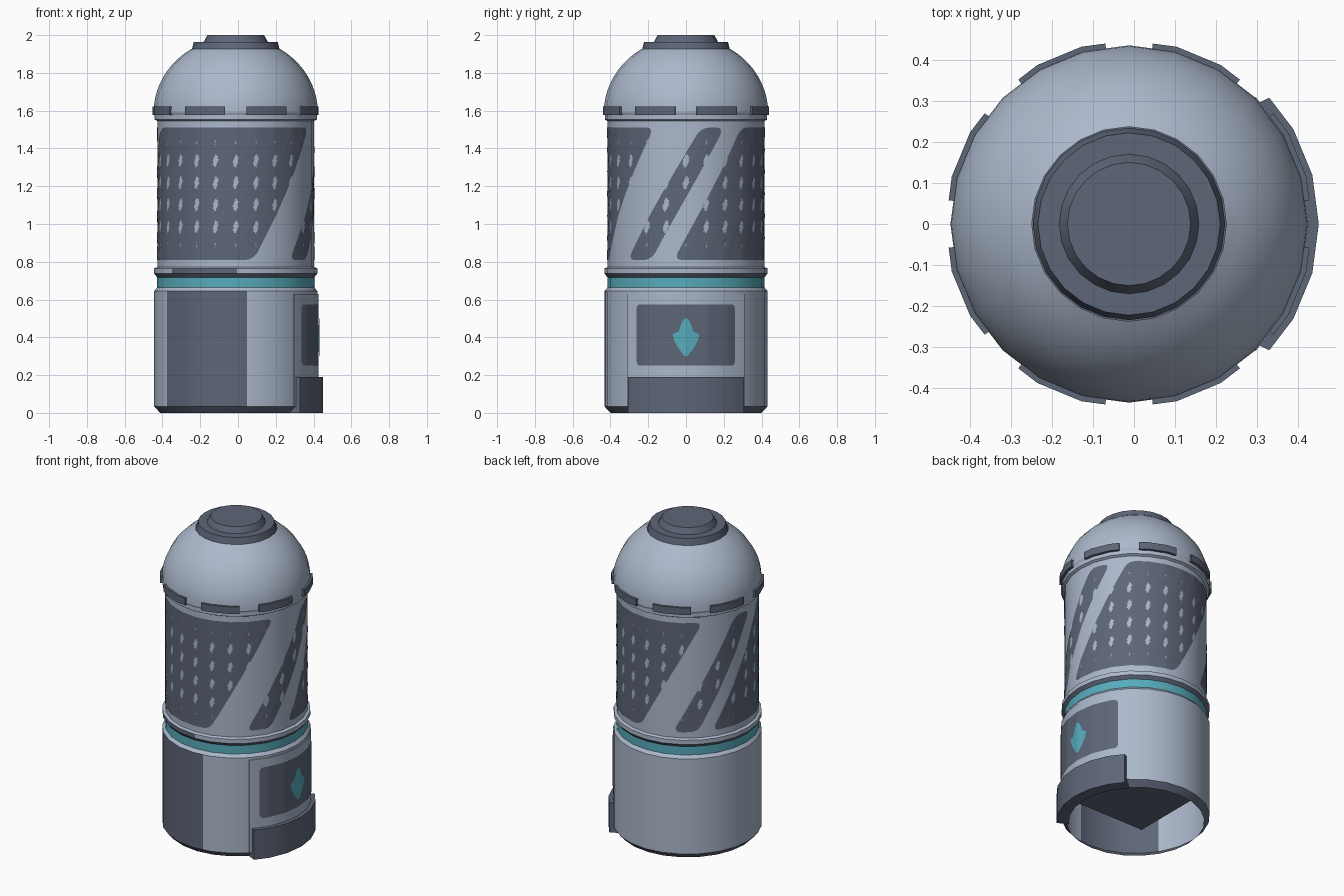
import bpy, bmesh, math

if "Cube" in bpy.data.objects:
    bpy.data.objects.remove(bpy.data.objects["Cube"])

CX = -0.012          # axis of the turned body
STEP = 15            # 24-sided body


def material(name, rgb):
    m = bpy.data.materials.new(name)
    m.diffuse_color = (*rgb, 1)
    m.use_nodes = True
    m.node_tree.nodes["Principled BSDF"].inputs["Base Color"].default_value = m.diffuse_color
    return m


LIGHT = material("light_grey", (0.41, 0.48, 0.60))
DARK = material("slate_grey", (0.11, 0.132, 0.185))
TEAL = material("teal", (0.095, 0.41, 0.50))
MATS = [LIGHT, DARK, TEAL]


def point(r, deg, z):
    """Point on a 24-sided prism of corner radius r."""
    a = math.radians(deg % STEP - STEP / 2)
    r *= math.cos(math.radians(STEP / 2)) / math.cos(a)
    t = math.radians(deg)
    return (CX + r * math.cos(t), r * math.sin(t), z)


def finish(bm, name, smooth=True):
    me = bpy.data.meshes.new(name)
    bm.to_mesh(me)
    bm.free()
    for m in MATS:
        me.materials.append(m)
    ob = bpy.data.objects.new(name, me)
    bpy.context.collection.objects.link(ob)
    if smooth:
        bpy.ops.object.select_all(action='DESELECT')
        ob.select_set(True)
        bpy.context.view_layer.objects.active = ob
        bpy.ops.object.shade_smooth_by_angle(angle=math.radians(25))
    return ob


def lathe(name, profile, rule, cuts=()):
    """Turn (r, z) points; rule(row, degrees) gives the material index."""
    angles = sorted(set(range(0, 360, STEP)) | set(cuts))
    n = len(angles)
    bm = bmesh.new()
    rows = [[bm.verts.new(point(r, a, z)) for a in angles] for r, z in profile]
    for i in range(len(rows) - 1):
        for j in range(n):
            k = (j + 1) % n
            f = bm.faces.new((rows[i][j], rows[i][k], rows[i + 1][k], rows[i + 1][j]))
            f.material_index = rule(i, angles[j] + 0.5)
    bmesh.ops.remove_doubles(bm, verts=bm.verts, dist=1e-5)
    return finish(bm, name)


def band(z0, z1, left0, left1, right0, right1, rad, r):
    """Rows of a slanted panel with rounded corners."""
    corner = [0, 0.08, 0.25, 0.5, 1]
    zs = [z0 + rad * c for c in corner]
    zs += [z0 + (z1 - z0) * k / 6 for k in range(1, 6)]
    zs += [z1 - rad * c for c in corner]
    rows = []
    for z in sorted(zs):
        d = min(z - z0, z1 - z, rad)
        inset = math.degrees((rad - math.sqrt(max(0, rad**2 - (rad - d)**2))) / r)
        t = (z - z0) / (z1 - z0)
        rows.append((z, left0 + (left1 - left0) * t + inset,
                     right0 + (right1 - right0) * t - inset))
    return rows


def plate(name, r, rows, mat):
    """Painted patch lying just above the curved wall."""
    n = max(2, math.ceil(max(b - a for _, a, b in rows) / 2))
    bm = bmesh.new()
    grid = [[bm.verts.new(point(r, a + (b - a) * k / n, z)) for k in range(n + 1)]
            for z, a, b in rows]
    for lo, hi in zip(grid, grid[1:]):
        for k in range(n):
            f = bm.faces.new((lo[k], lo[k + 1], hi[k + 1], hi[k]))
            f.material_index = mat
    return finish(bm, name)


def arc_block(name, a0, a1, r_in, r_out, z0, z1, mat, trim=0):
    """Solid curved block between two angles; trim slants its ends."""
    inner = [a0] + [a for a in range(-360, 720, STEP) if a0 < a < a1] + [a1]
    outer = [a0 + trim] + inner[1:-1] + [a1 - trim]
    bm = bmesh.new()
    sections = []
    for i, o in zip(inner, outer):
        sections.append([bm.verts.new(p) for p in (
            point(r_in, i, z0), point(r_out, o, z0),
            point(r_out, o, z1), point(r_in, i, z1))])
    for s, t in zip(sections, sections[1:]):
        for k in range(4):
            m = (k + 1) % 4
            bm.faces.new((s[k], s[m], t[m], t[k]))
    bm.faces.new(sections[0])
    bm.faces.new(sections[-1][::-1])
    bmesh.ops.recalc_face_normals(bm, faces=bm.faces)
    for f in bm.faces:
        f.material_index = mat
    return finish(bm, name)


# Open base shell with dark foot bevel and dark front patch
lathe("base", [(0.40, 0), (0.432, 0.035), (0.432, 0.645), (0.416, 0.664)],
      lambda i, a: 1 if i == 0 or (i == 1 and 212 < a < 278) else 0, (212, 278))

# Square ceiling inside the base
bm = bmesh.new()
h = 0.29
f = bm.faces.new([bm.verts.new((CX + x, y, 0.18))
                  for x, y in ((-h, -h), (-h, h), (h, h), (h, -h))])
f.material_index = 1
finish(bm, "inner_ceiling", False)

# Teal band and lower ring
lathe("teal_band", [(0.416, 0.664), (0.416, 0.72)], lambda i, a: 2)
lathe("lower_ring", [(0.416, 0.718), (0.432, 0.738), (0.432, 0.765), (0.415, 0.772)],
      lambda i, a: 1 if i == 0 or (i == 1 and 218 < a < 271) else 0, (218, 271))

# Main cylinder and upper ring
lathe("body", [(0.415, 0.77), (0.415, 1.55)], lambda i, a: 0)
lathe("upper_ring", [(0.415, 1.545), (0.43, 1.553), (0.43, 1.578)], lambda i, a: 0)

# Slanted dark panels: left and right angle at the bottom, then at the top
panels = {"front": (145, 198, 283, 336), "right": (-47, 11, -26, 29),
          "back": (-9, 44, 84, 137), "left": (113, 166, 133, 184)}
for key, (l0, l1, r0, r1) in panels.items():
    plate(key + "_panel", 0.418, band(0.81, 1.51, l0, l1, r0, r1, 0.04, 0.415), 1)

# Dome
dome = [(0.43, 1.578)]
for k in range(11):
    t = math.radians(57 * k / 10)
    dome.append((0.435 * math.cos(t), 1.59 + 0.40 * math.sin(t)))
lathe("dome", dome, lambda i, a: 0)

# Eight clips round the dome's foot
for k in range(8):
    arc_block(f"clip_{k + 1}", 45 * k + 7.5, 45 * k + 37.5, 0.42, 0.447, 1.577, 1.622, 1)

# Stepped cap
lathe("cap", [(0.2, 1.918), (0.234, 1.918), (0.222, 1.964), (0.17, 1.964),
              (0.15, 2.0), (0, 2.0)], lambda i, a: 1)

# Side panel with dark inset and small teal mark
arc_block("side_panel", -45, 45, 0.42, 0.437, 0.035, 0.63, 0)
plate("side_inset", 0.440, band(0.25, 0.575, -37, -37, 36.5, 36.5, 0.025, 0.437), 1)
plate("teal_accent", 0.443, [(0.30, -1, 1), (0.34, -5, 5), (0.38, -8, 8), (0.415, -9.3, 9.3),
                             (0.432, -5, 5), (0.46, -3.8, 3.8), (0.485, -2.5, 2.5),
                             (0.50, -0.8, 0.8)], 2)

# Plinth below the side panel
arc_block("plinth", -45, 45, 0.39, 0.462, 0, 0.19, 1, trim=3)
